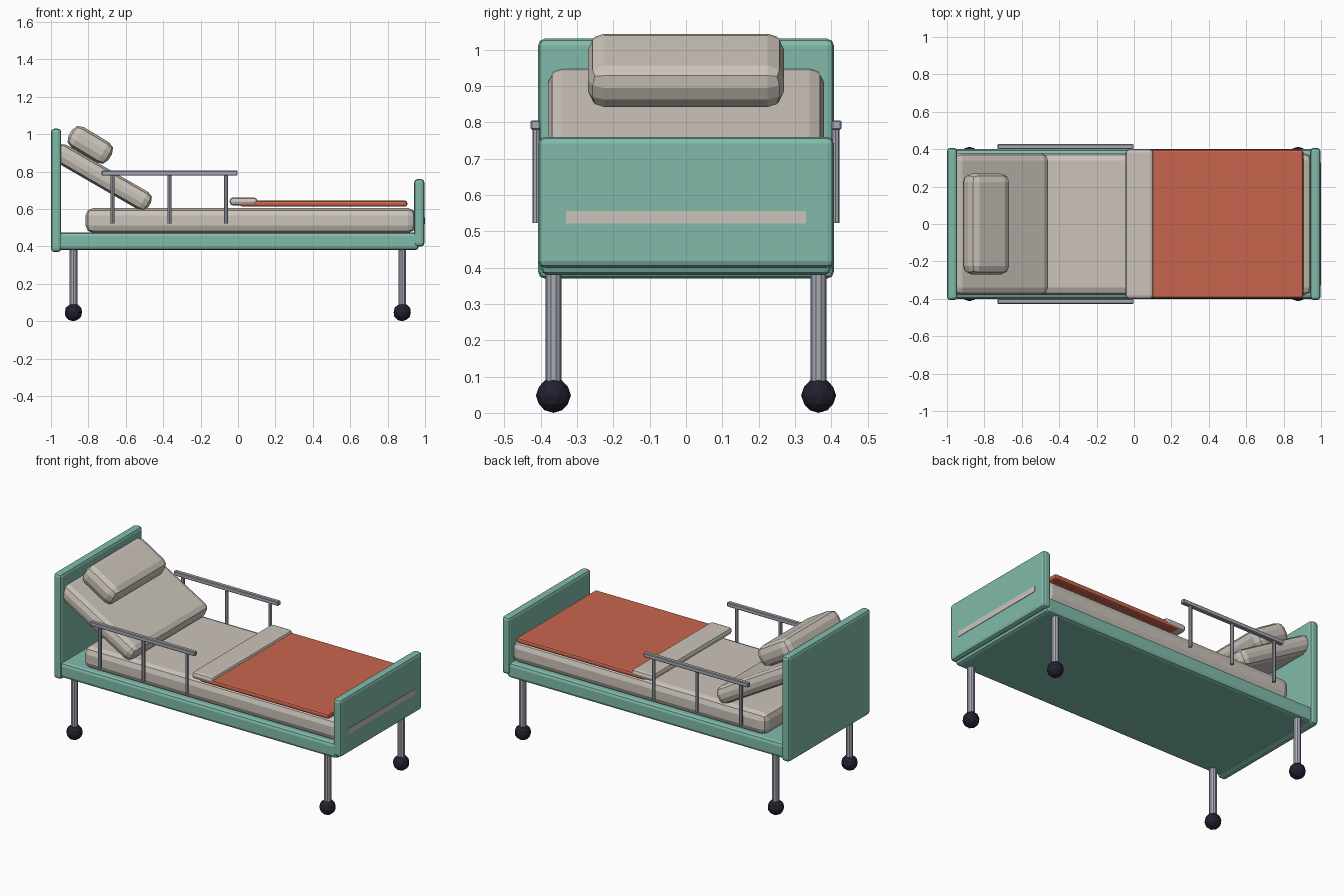
import bpy
import math

cube = bpy.data.objects.get("Cube")
if cube:
    bpy.data.objects.remove(cube, do_unlink=True)


def material(name, rgb):
    mat = bpy.data.materials.new(name)
    mat.use_nodes = True
    mat.diffuse_color = (*rgb, 1)
    mat.node_tree.nodes["Principled BSDF"].inputs["Base Color"].default_value = (*rgb, 1)
    return mat


TEAL = material("teal paint", (0.22, 0.50, 0.41))
LINEN = material("pale linen", (0.60, 0.55, 0.49))
ORANGE = material("orange blanket", (0.58, 0.13, 0.075))
METAL = material("grey metal", (0.39, 0.41, 0.47))
RUBBER = material("dark rubber", (0.015, 0.015, 0.03))


def finish(name, mat):
    obj = bpy.context.object
    obj.name = name
    obj.data.materials.append(mat)
    return obj


def box(name, mat, centre, size, bevel=0.0, segments=2, tilt=0.0):
    """Bevelled box, optionally tilted about the y axis (degrees)."""
    bpy.ops.mesh.primitive_cube_add(size=1, location=centre)
    obj = finish(name, mat)
    for v in obj.data.vertices:
        v.co = [c * s for c, s in zip(v.co, size)]
    obj.rotation_euler.y = math.radians(tilt)
    if bevel:
        mod = obj.modifiers.new("rounded edges", "BEVEL")
        mod.width = bevel
        mod.segments = segments
    return obj


def span(name, mat, x, half_y, z, bevel=0.0, segments=2):
    """Box given by its x range, half width and z range."""
    centre = (sum(x) / 2, 0, sum(z) / 2)
    return box(name, mat, centre, (x[1] - x[0], half_y * 2, z[1] - z[0]), bevel, segments)


def post(name, mat, x, y, z, radius, sides):
    bpy.ops.mesh.primitive_cylinder_add(vertices=sides, radius=radius, depth=z[1] - z[0],
                                        location=(x, y, sum(z) / 2))
    return finish(name, mat)


# Frame and end boards
span("bed_frame", TEAL, (-0.965, 0.967), 0.40, (0.38, 0.475), 0.02)
span("headboard", TEAL, (-1.0, -0.945), 0.407, (0.37, 1.03), 0.018)
span("footboard", TEAL, (0.942, 0.997), 0.407, (0.40, 0.76), 0.018)
span("footboard_stripe", LINEN, (0.993, 1.0), 0.33, (0.521, 0.556))

# Bedding
span("mattress", LINEN, (-0.815, 0.95), 0.38, (0.472, 0.605), 0.04)
box("raised_backrest", LINEN, (-0.725, 0, 0.77), (0.585, 0.76, 0.108), 0.04, tilt=30)
box("pillow", LINEN, (-0.79, 0, 0.943), (0.25, 0.54, 0.127), 0.045, tilt=31)
span("blanket", ORANGE, (0.01, 0.905), 0.397, (0.613, 0.645), 0.012)
span("blanket_fold", LINEN, (-0.045, 0.103), 0.40, (0.619, 0.662), 0.018)

# Side rails, legs and wheels
for side, y in (("left", 1), ("right", -1)):
    box(side + "_rail", METAL, (-0.366, y * 0.414, 0.792), (0.727, 0.027, 0.027), 0.004, 1)
    for i in range(3):
        post(f"{side}_rail_post_{i + 1}", METAL, -0.67 + i * 0.303, y * 0.412,
             (0.523, 0.79), 0.011, 8)
    for end, x in (("head", -0.88), ("foot", 0.878)):
        post(f"{side}_{end}_leg", METAL, x, y * 0.365, (0.05, 0.39), 0.022, 10)
        bpy.ops.mesh.primitive_ico_sphere_add(subdivisions=2, radius=0.048,
                                              location=(x, y * 0.365, 0.048))
        finish(f"{side}_{end}_wheel", RUBBER)
